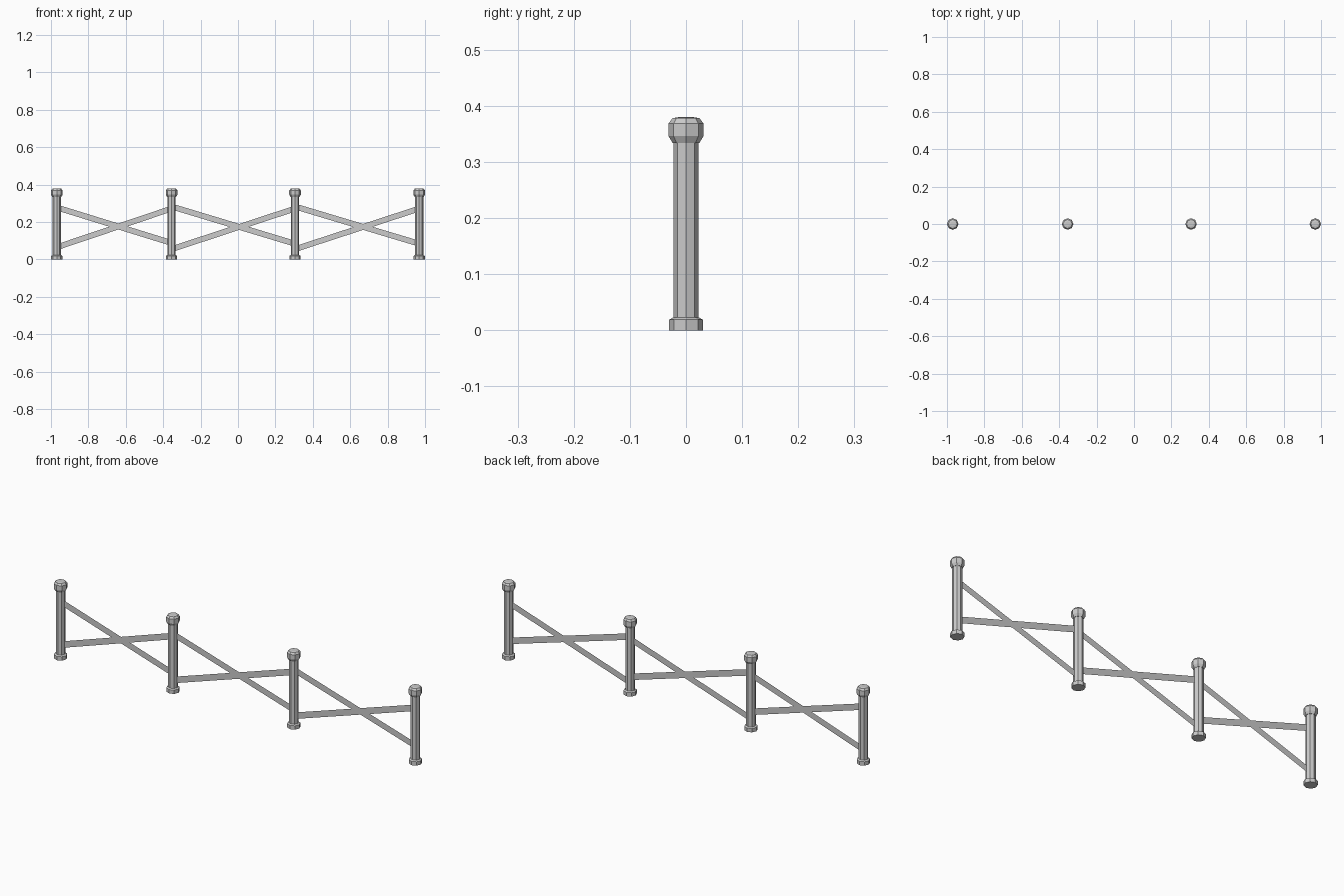
import bpy, bmesh, math

if "Cube" in bpy.data.objects:
    bpy.data.objects.remove(bpy.data.objects["Cube"])

SIDES = 8
POST_X = [-0.969, -0.355, 0.305, 0.969]


def finish(name, bm):
    mesh = bpy.data.meshes.new(name)
    bm.to_mesh(mesh)
    bm.free()
    obj = bpy.data.objects.new(name, mesh)
    bpy.context.collection.objects.link(obj)
    return obj


def lathe(name, profile, x):
    """Capped eight-sided turning from (radius, height) points."""
    bm = bmesh.new()
    rings = []
    for r, z in profile:
        rings.append([bm.verts.new((x + r * math.cos(math.tau * i / SIDES),
                                    r * math.sin(math.tau * i / SIDES), z))
                      for i in range(SIDES)])
    for low, high in zip(rings, rings[1:]):
        for i in range(SIDES):
            j = (i + 1) % SIDES
            bm.faces.new((low[i], low[j], high[j], high[i]))
    bm.faces.new(rings[0][::-1])
    bm.faces.new(rings[-1])
    return finish(name, bm)


def rail(name, x0, z0, x1, z1, half=0.016):
    """Flat diagonal strip in the y = 0 plane, run into the post centres."""
    bm = bmesh.new()
    corners = [(x0, z0 - half), (x1, z1 - half), (x1, z1 + half), (x0, z0 + half)]
    bm.faces.new([bm.verts.new((x, 0, z)) for x, z in corners])
    return finish(name, bm)


# Posts: foot collar, shaft and rounded cap
for n, x in enumerate(POST_X, 1):
    lathe(f"post_foot_{n}", [(0.030, 0), (0.030, 0.019), (0.023, 0.023)], x)
    lathe(f"post_shaft_{n}", [(0.022, 0.01), (0.022, 0.345)], x)
    lathe(f"post_cap_{n}", [(0.024, 0.334), (0.031, 0.346), (0.031, 0.369),
                            (0.024, 0.378), (0.013, 0.380)], x)

# Crossed rails: heights at left and right post for falling and rising strips
BAYS = [(0.278, 0.088, 0.065, 0.272),
        (0.283, 0.084, 0.055, 0.272),
        (0.283, 0.084, 0.055, 0.272)]
for n, (fall0, fall1, rise0, rise1) in enumerate(BAYS):
    a, b = POST_X[n], POST_X[n + 1]
    rail(f"falling_rail_{n + 1}", a, fall0, b, fall1)
    rail(f"rising_rail_{n + 1}", a, rise0, b, rise1)
